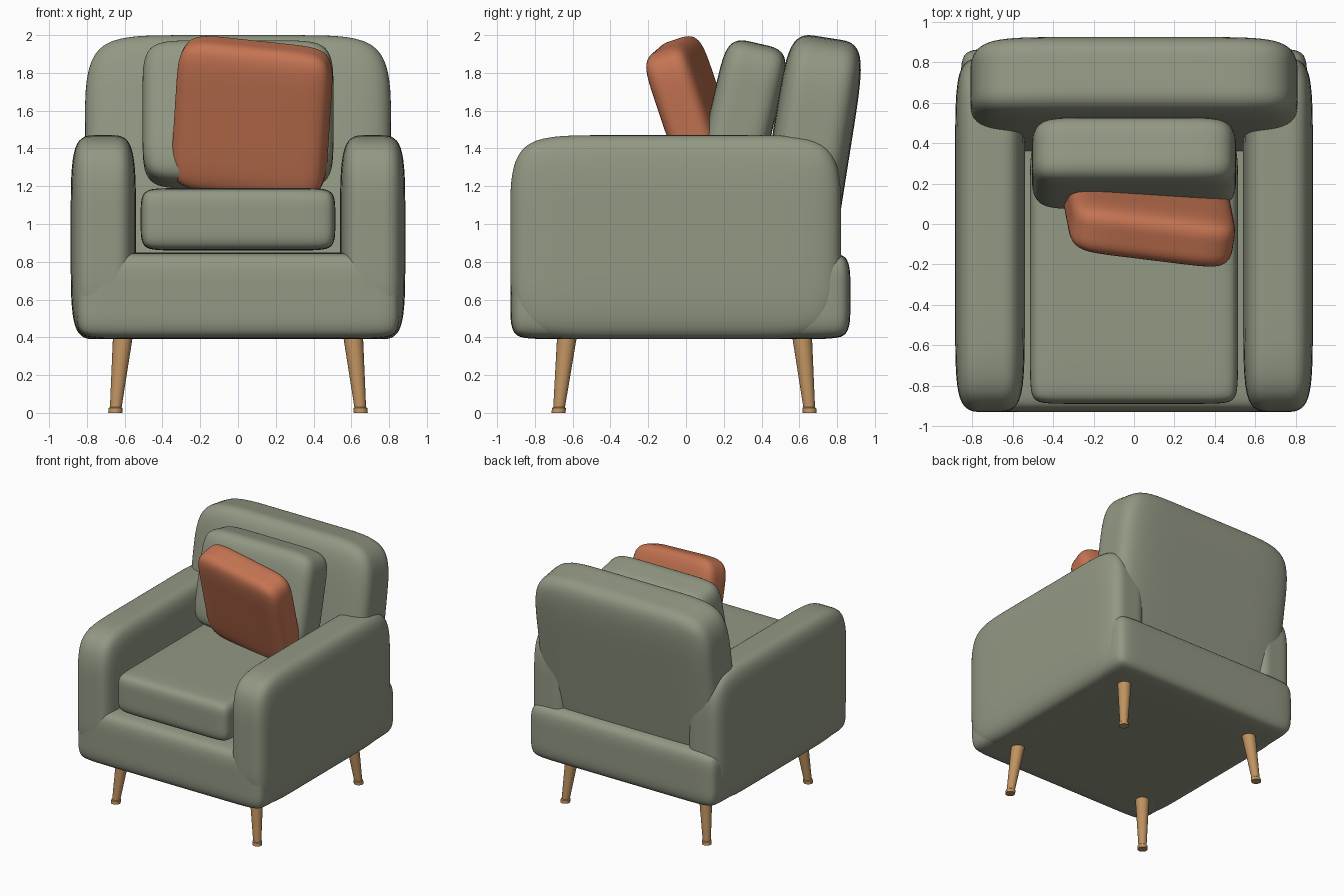
import bpy, bmesh, math
from mathutils import Vector

cube = bpy.data.objects.get("Cube")
if cube:
    bpy.data.objects.remove(cube, do_unlink=True)


def material(name, color):
    m = bpy.data.materials.new(name)
    m.use_nodes = True
    m.diffuse_color = (*color, 1)
    bsdf = next(n for n in m.node_tree.nodes if n.type == 'BSDF_PRINCIPLED')
    bsdf.inputs["Base Color"].default_value = (*color, 1)
    return m


fabric = material("sage fabric", (0.29, 0.315, 0.23))
accent = material("terracotta fabric", (0.56, 0.175, 0.085))
wood = material("light wood", (0.52, 0.29, 0.12))


def finish(name, bm, mat):
    for f in bm.faces:
        f.smooth = True
    mesh = bpy.data.meshes.new(name)
    bm.to_mesh(mesh)
    bm.free()
    mesh.materials.append(mat)
    obj = bpy.data.objects.new(name, mesh)
    bpy.context.collection.objects.link(obj)
    return obj


def soft_box(name, center, size, inset, mat=fabric, rot=(0, 0, 0)):
    """Box with support loops set in from each side, softened by subdivision."""
    bm = bmesh.new()
    bmesh.ops.create_cube(bm, size=1)
    bmesh.ops.scale(bm, vec=size, verts=bm.verts)
    for axis in range(3):
        for side in (-1, 1):
            normal = Vector((0, 0, 0))
            normal[axis] = side
            bmesh.ops.bisect_plane(
                bm, geom=bm.verts[:] + bm.edges[:] + bm.faces[:],
                plane_co=normal * (size[axis] / 2 - inset[axis]), plane_no=normal)
    obj = finish(name, bm, mat)
    obj.location = center
    obj.rotation_euler = [math.radians(a) for a in rot]
    sub = obj.modifiers.new("soften", 'SUBSURF')
    sub.levels = sub.render_levels = 3
    return obj


# Upholstered body
soft_box("base", (0, -0.03, 0.62), (1.72, 1.8, 0.46), (0.18, 0.15, 0.18))
for side, label in ((1, "left"), (-1, "right")):
    soft_box(label + "_arm", (side * 0.713, -0.055, 0.93),
             (0.345, 1.75, 1.08), (0.14, 0.42, 0.42))
soft_box("backrest", (0, 0.635, 1.25), (1.62, 0.42, 1.49), (0.45, 0.16, 0.45), rot=(-9, 0, 0))

# Loose cushions
soft_box("seat_cushion", (0, -0.24, 1.025), (1.03, 1.3, 0.33), (0.14, 0.14, 0.13))
soft_box("back_cushion", (0, 0.3, 1.58), (1.01, 0.345, 0.77), (0.25, 0.15, 0.25), rot=(-13, 0, 0))
soft_box("throw_pillow", (0.075, 0.045, 1.56), (0.82, 0.26, 0.83),
         (0.24, 0.12, 0.24), accent, (18, 6, -7))


# Splayed, tapered legs with a small foot
def leg(name, top, foot):
    profile = ((0, 0.037), (0.025, 0.037), (0.03, 0.031), (0.45, 0.055))
    bm = bmesh.new()
    rings = []
    for z, r in profile:
        c = foot.lerp(top, z / top.z)
        rings.append([bm.verts.new((c.x + r * math.cos(a), c.y + r * math.sin(a), z))
                      for a in (math.tau * i / 24 for i in range(24))])
    for low, high in zip(rings, rings[1:]):
        for i in range(24):
            j = (i + 1) % 24
            bm.faces.new((low[i], low[j], high[j], high[i]))
    bm.faces.new(rings[0][::-1])
    bm.faces.new(rings[-1])
    obj = finish(name, bm, wood)
    bpy.ops.object.select_all(action='DESELECT')
    obj.select_set(True)
    bpy.context.view_layer.objects.active = obj
    bpy.ops.object.shade_smooth_by_angle(angle=math.radians(35))


for sx, side in ((1, "left"), (-1, "right")):
    for end, top_y, foot_y in (("front", -0.625, -0.675), ("back", 0.61, 0.655)):
        leg(f"{end}_{side}_leg", Vector((sx * 0.605, top_y, 0.45)),
            Vector((sx * 0.65, foot_y, 0)))
